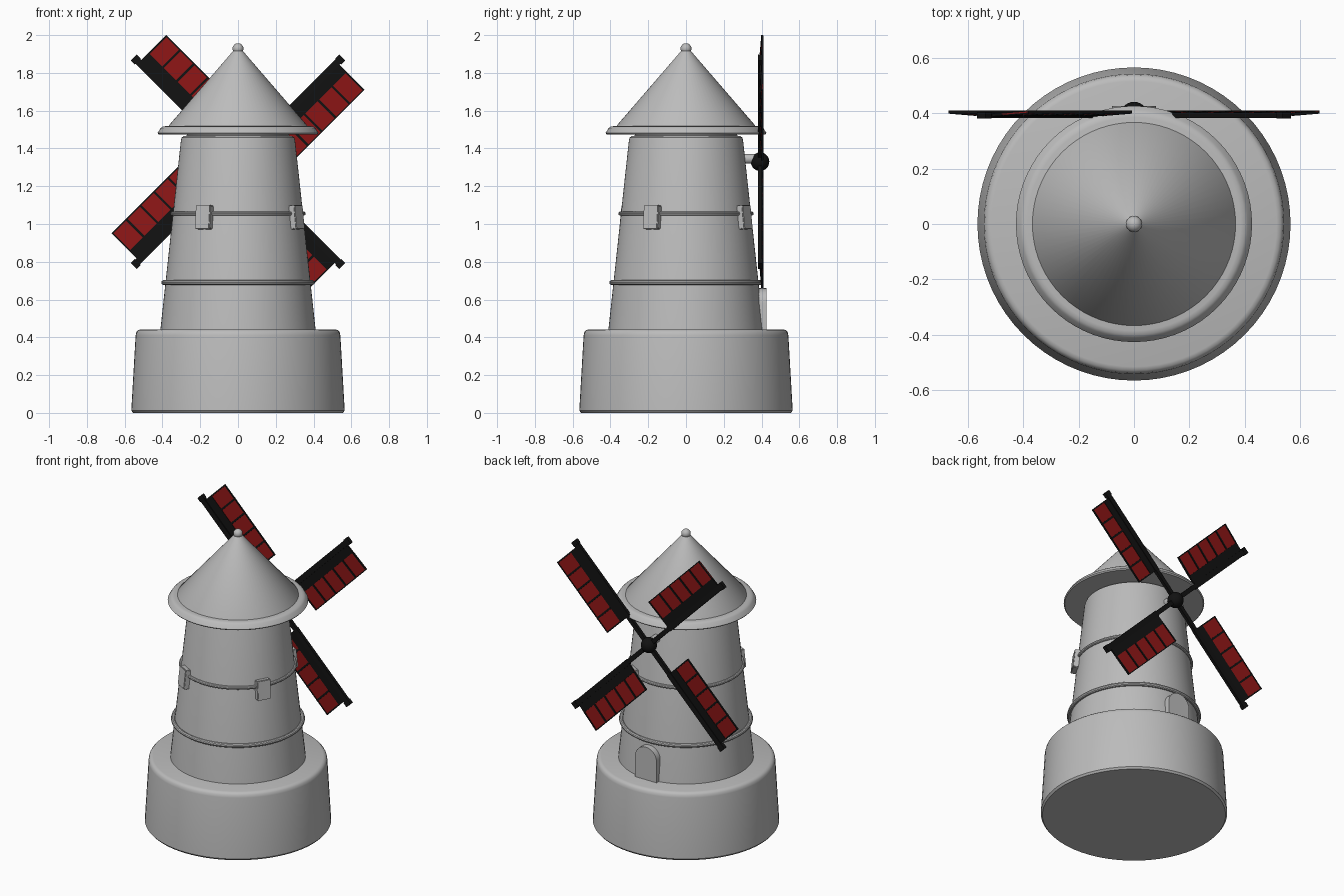
import bpy, bmesh, math
from mathutils import Matrix, Vector

cube = bpy.data.objects.get("Cube")
if cube:
    bpy.data.objects.remove(cube)


def material(name, rgb):
    m = bpy.data.materials.new(name)
    m.use_nodes = True
    m.diffuse_color = (*rgb, 1)
    m.node_tree.nodes["Principled BSDF"].inputs["Base Color"].default_value = (*rgb, 1)
    return m


STONE = material("stone_grey", (0.5, 0.5, 0.5))
BLACK = material("black_timber", (0.006, 0.006, 0.006))
RED = material("red_cloth", (0.27, 0.008, 0.008))


def finish(name, bm, mat, smooth=True):
    bmesh.ops.recalc_face_normals(bm, faces=bm.faces)
    mesh = bpy.data.meshes.new(name)
    bm.to_mesh(mesh)
    bm.free()
    mesh.materials.append(mat)
    ob = bpy.data.objects.new(name, mesh)
    bpy.context.collection.objects.link(ob)
    if smooth:
        bpy.ops.object.select_all(action='DESELECT')
        ob.select_set(True)
        bpy.context.view_layer.objects.active = ob
        bpy.ops.object.shade_smooth_by_angle(angle=math.radians(35))
    return ob


def lathe(name, profile, mat=STONE, steps=72):
    """Spin an (r, z) profile around the z axis."""
    bm = bmesh.new()
    verts = [bm.verts.new((r, 0, z)) for r, z in profile]
    edges = [bm.edges.new(pair) for pair in zip(verts, verts[1:])]
    bmesh.ops.spin(bm, geom=verts + edges, cent=(0, 0, 0), axis=(0, 0, 1),
                   angle=math.tau, steps=steps)
    bmesh.ops.remove_doubles(bm, verts=bm.verts, dist=1e-5)
    return finish(name, bm, mat)


def ring(name, radius, z, thick):
    arc = [(radius - thick + thick * math.cos(t * math.tau / 10),
            z + thick * math.sin(t * math.tau / 10)) for t in range(11)]
    return lathe(name, arc)


def add_box(bm, lo, hi, frame=Matrix()):
    lo, hi = Vector(lo), Vector(hi)
    size = Matrix.Diagonal((*(hi - lo), 1))
    bmesh.ops.create_cube(bm, size=1, matrix=frame @ Matrix.Translation((lo + hi) / 2) @ size)


def ball(name, centre, radius, mat):
    bm = bmesh.new()
    bmesh.ops.create_uvsphere(bm, u_segments=24, v_segments=16, radius=radius,
                              matrix=Matrix.Translation(centre))
    return finish(name, bm, mat)


# Round base and tapering tower
lathe("base", [(0, 0), (0.555, 0), (0.565, 0.012), (0.542, 0.41), (0.538, 0.428),
               (0.528, 0.438), (0.515, 0.442), (0, 0.442)])
lathe("tower", [(0, 0.43), (0.412, 0.43), (0.302, 1.445), (0.298, 1.458), (0.285, 1.466),
                (0.27, 1.468), (0.27, 1.49), (0, 1.49)])
ring("lower_band", 0.406, 0.69, 0.013)
ring("upper_band", 0.358, 1.055, 0.011)

# Conical roof with brim and finial
lathe("roof_brim", [(0, 1.475), (0.42, 1.475), (0.426, 1.482), (0.41, 1.507),
                    (0.4, 1.515), (0.385, 1.518), (0, 1.518)])
lathe("roof_cone", [(0.368, 1.51), (0.366, 1.522), (0.018, 1.925), (0, 1.925)])
ball("finial", (0, 0, 1.928), 0.029, STONE)

# Three window slabs, leaning with the wall
for i, degrees in enumerate((-120, -30, 60)):
    frame = (Matrix.Rotation(math.radians(degrees), 4, 'Z')
             @ Matrix.Translation((0.357, 0, 1.036)) @ Matrix.Rotation(-0.107, 4, 'Y'))
    bm = bmesh.new()
    add_box(bm, (-0.03, -0.045, -0.063), (0.02, 0.045, 0.063), frame)
    bmesh.ops.bevel(bm, geom=bm.edges[:], offset=0.004, segments=2, affect='EDGES')
    finish(f"window_{i + 1}", bm, STONE)

# Arched door at the back
bm = bmesh.new()
outline = [(-0.08, 0.435), (0.08, 0.435)]
outline += [(0.08 * math.cos(a * math.pi / 14), 0.58 + 0.08 * math.sin(a * math.pi / 14))
            for a in range(15)]
face = bm.faces.new([bm.verts.new((x, 0.34, z)) for x, z in outline])
out = bmesh.ops.extrude_face_region(bm, geom=[face])
bmesh.ops.translate(bm, vec=(0, 0.085, 0),
                    verts=[v for v in out["geom"] if isinstance(v, bmesh.types.BMVert)])
finish("door", bm, STONE)

# Axle and hub
HUB = Vector((0, 0.392, 1.33))
bm = bmesh.new()
bmesh.ops.create_cone(bm, cap_ends=True, segments=24, radius1=0.026, radius2=0.026, depth=0.12,
                      matrix=Matrix.Translation((0, 0.31, 1.345)) @ Matrix.Rotation(math.pi / 2, 4, 'X'))
finish("axle", bm, STONE)
ball("hub", HUB, 0.049, BLACK)

# Four sails: arm, board, lattice bars and cloth
START, END, BOARD, EDGE = 0.215, 0.742, 0.072, 0.205
for k in range(4):
    a = math.radians(45 + 90 * k)
    c, s = math.cos(a), math.sin(a)
    arm = Matrix(((c, s, 0, HUB.x), (0, 0, 1, HUB.y), (s, -c, 0, HUB.z), (0, 0, 0, 1)))
    tilt = arm @ Matrix.Rotation(0.06, 4, 'X')

    bm = bmesh.new()
    add_box(bm, (0, -0.014, -0.01), (START, 0.014, 0.01), arm)
    add_box(bm, (START, -0.018, -0.01), (0.77, 0.018, 0.01), arm)
    add_box(bm, (0.75, -0.022, -0.012), (0.78, 0.022, 0.012), arm)
    add_box(bm, (START, 0, -0.005), (END, BOARD, 0.005), tilt)
    add_box(bm, (START, EDGE - 0.006, -0.005), (END, EDGE, 0.005), tilt)
    for j in range(6):
        x = START + 0.004 + j * (END - START - 0.008) / 5
        half = 0.004 if j in (0, 5) else 0.006
        add_box(bm, (x - half, BOARD, -0.006), (x + half, EDGE, 0.006), tilt)
    finish(f"sail_frame_{k + 1}", bm, BLACK, smooth=False)

    bm = bmesh.new()
    add_box(bm, (START, BOARD - 0.01, -0.002), (END, EDGE - 0.002, 0.002), tilt)
    finish(f"sail_cloth_{k + 1}", bm, RED, smooth=False)
